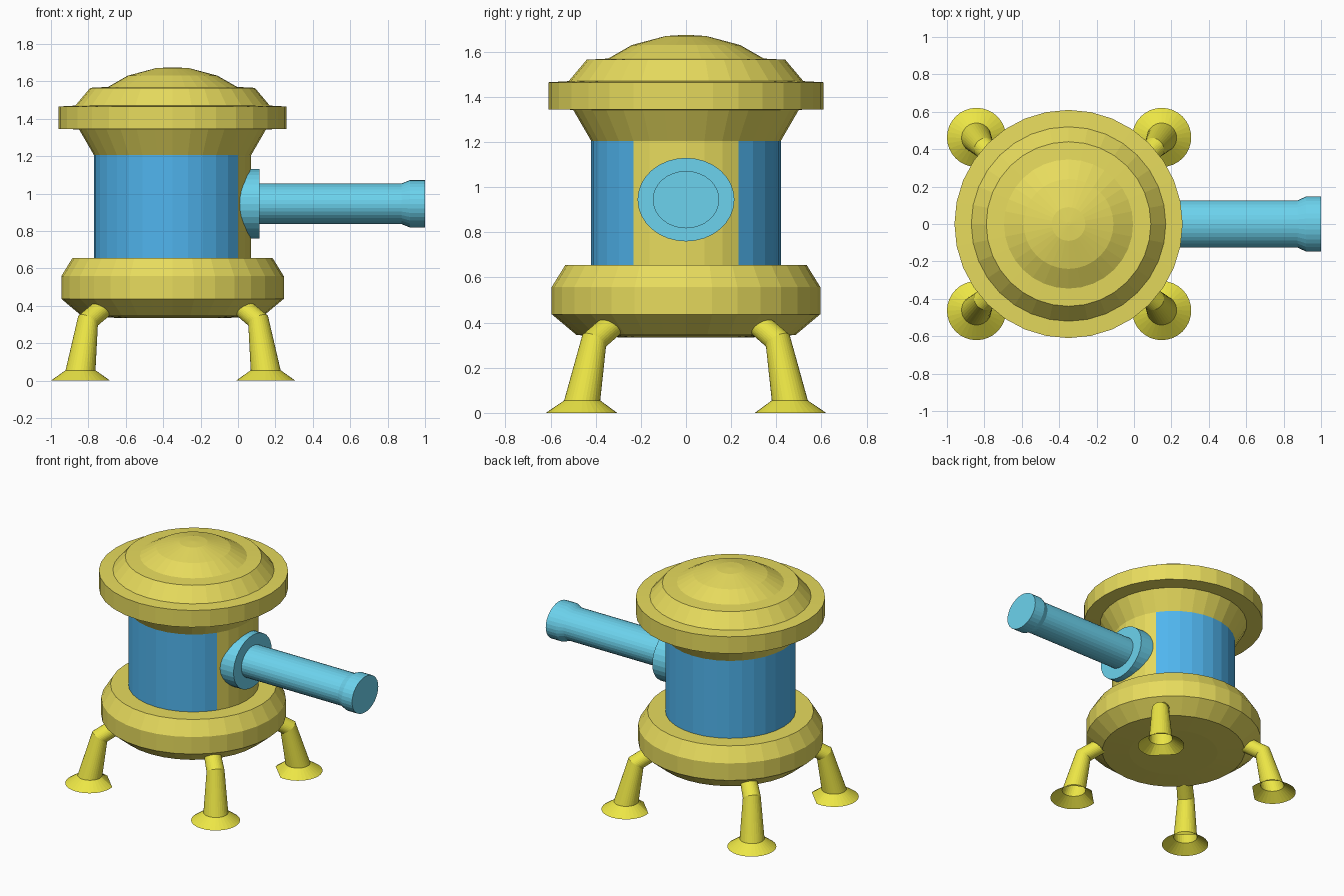
import bpy, bmesh
from math import cos, sin, pi, radians
from mathutils import Vector

if "Cube" in bpy.data.objects:
    bpy.data.objects.remove(bpy.data.objects["Cube"])

CX = -0.35      # body axis
N = 32          # sides on round parts


def material(name, rgb):
    m = bpy.data.materials.new(name)
    m.diffuse_color = (*rgb, 1)
    m.use_nodes = True
    m.node_tree.nodes["Principled BSDF"].inputs["Base Color"].default_value = m.diffuse_color
    return m


YELLOW = material("yellow", (0.80, 0.71, 0.11))
LEG = material("leg_yellow", (0.84, 0.79, 0.06))
BLUE = material("blue", (0.08, 0.46, 0.85))
CYAN = material("light_blue", (0.15, 0.65, 0.85))


def loft(name, rings, mat, closed=True, cap_start=True, cap_end=True):
    """Skin a list of equal-length point rings."""
    bm = bmesh.new()
    vs = [[bm.verts.new(p) for p in ring] for ring in rings]
    n = len(vs[0])
    for a, b in zip(vs, vs[1:]):
        for i in range(n if closed else n - 1):
            j = (i + 1) % n
            bm.faces.new((a[i], a[j], b[j], b[i]))
    if cap_start:
        bm.faces.new(vs[0][::-1])
    if cap_end:
        bm.faces.new(vs[-1])
    if closed:
        bmesh.ops.recalc_face_normals(bm, faces=bm.faces)
    me = bpy.data.meshes.new(name)
    bm.to_mesh(me)
    bm.free()
    me.materials.append(mat)
    ob = bpy.data.objects.new(name, me)
    bpy.context.collection.objects.link(ob)
    return ob


def turned(name, profile, mat):
    """Vertical turned part from (radius, z) pairs."""
    rings = [[(CX + r * cos(2 * pi * i / N), r * sin(2 * pi * i / N), z)
              for i in range(N)] for r, z in profile]
    return loft(name, rings, mat)


def wall(name, first, last, mat):
    """Part of the body wall between two side numbers."""
    rings = [[(CX + 0.42 * cos(2 * pi * i / N), 0.42 * sin(2 * pi * i / N), z)
              for i in range(first, last + 1)] for z in (0.65, 1.21)]
    return loft(name, rings, mat, closed=False, cap_start=False, cap_end=False)


def barrel_part(name, profile):
    """Oval part along x from (x, half height) pairs."""
    rings = [[(x, 1.16 * r * cos(2 * pi * i / N), 0.945 + r * sin(2 * pi * i / N))
              for i in range(N)] for x, r in profile]
    return loft(name, rings, CYAN)


# base, body wall and lid
turned("base", [(0.30, 0.335), (0.485, 0.345), (0.595, 0.437), (0.595, 0.558),
                (0.535, 0.655)], YELLOW)
wall("blue_shell", 3, 29, BLUE)
wall("front_panel", -3, 3, YELLOW)
turned("lid", [(0.42, 1.205), (0.50, 1.343), (0.61, 1.345), (0.61, 1.465),
               (0.52, 1.47), (0.44, 1.565), (0.345, 1.57), (0.24, 1.63),
               (0.09, 1.67), (0.01, 1.675)], YELLOW)

# nozzle
barrel_part("nozzle_flange", [(-0.05, 0.185), (0.115, 0.185)])
barrel_part("nozzle_barrel", [(0.10, 0.109), (0.875, 0.109), (0.92, 0.127), (1.0, 0.127)])

# legs with flared hollow feet, trimmed straight on the inner side
for side, sx in (("left", -1), ("right", 1)):
    for end, sy in (("front", -1), ("back", 1)):
        tangent = Vector((-sy, sx, 0)).normalized()
        inward = Vector((-sx, -sy, 0)).normalized()
        # x offset, y offset, z, radius, tilt in degrees
        path = [(0.495, 0.463, 0.0, 0.158, 0), (0.495, 0.46, 0.055, 0.08, 0),
                (0.455, 0.407, 0.32, 0.058, 35), (0.33, 0.285, 0.425, 0.053, 60)]
        rings = []
        for dx, dy, z, r, tilt in path:
            t = radians(tilt)
            v = inward * cos(t) - Vector((0, 0, 1)) * sin(t)
            c = Vector((CX + 0.003 + sx * dx, sy * dy, z))
            limit = 0.83 if z == 0 else 1
            rings.append([c + r * (cos(2 * pi * i / N) * tangent
                                   + min(sin(2 * pi * i / N), limit) * v)
                          for i in range(N)])
        loft(f"{end}_{side}_leg", rings, LEG, cap_start=False)
